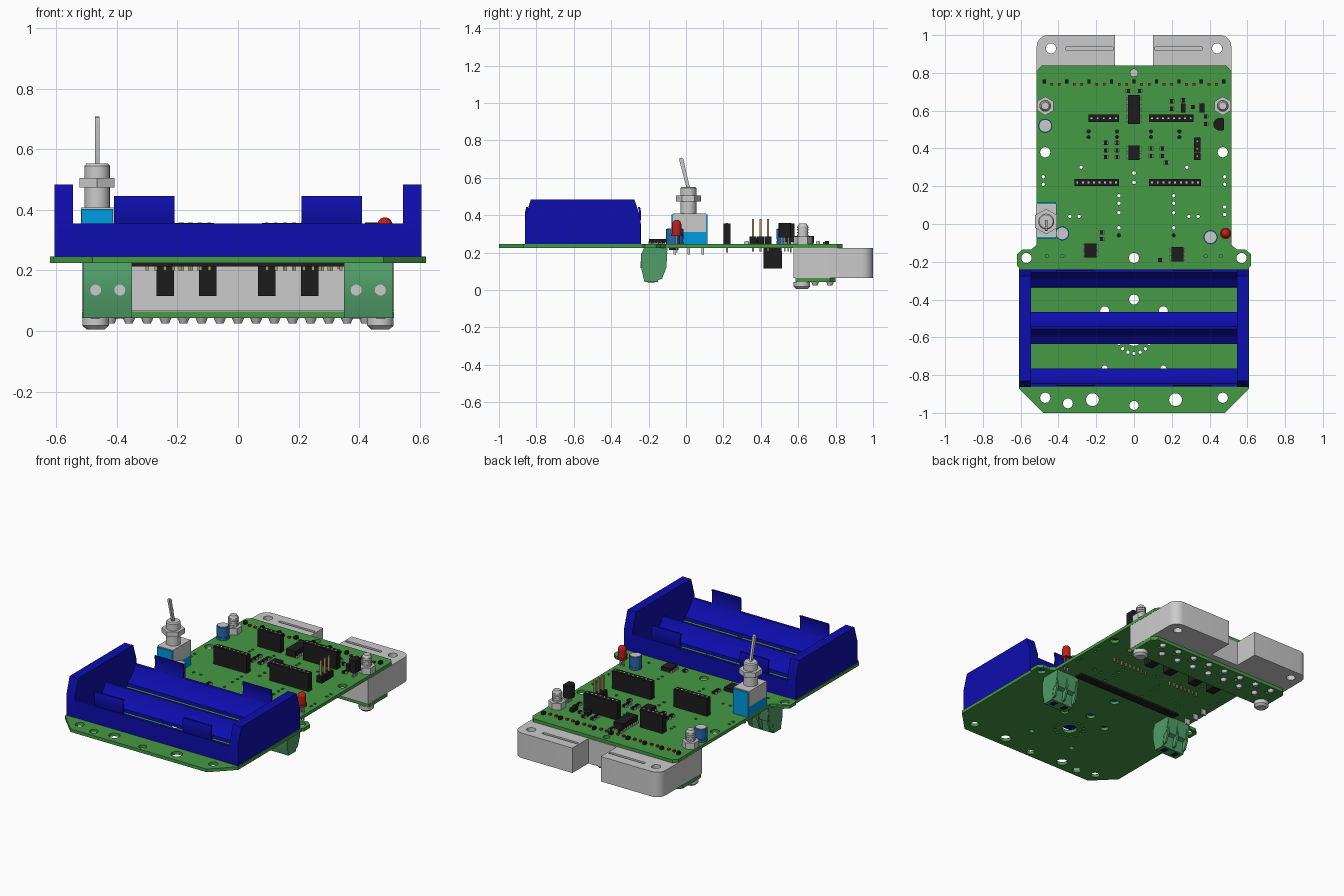
import bpy, bmesh
from math import sin, cos, pi, sqrt, atan2
from mathutils import Matrix, Vector

if "Cube" in bpy.data.objects:
    bpy.data.objects.remove(bpy.data.objects["Cube"])

GREEN, BLUE, BLACK = (.06, .32, .06), (.004, .004, .42), (.012, .012, .012)
LIME, SKY, CAN, RED, BRASS = (.08, .34, .14), (.0, .33, .75), (.02, .14, .42), (.5, .015, .01), (.45, .33, .12)
GREY = None
mats = {}


def finish(name, bm, color=GREY):
    bmesh.ops.recalc_face_normals(bm, faces=bm.faces)
    me = bpy.data.meshes.new(name)
    bm.to_mesh(me)
    bm.free()
    ob = bpy.data.objects.new(name, me)
    bpy.context.collection.objects.link(ob)
    if color:
        if color not in mats:
            mats[color] = bpy.data.materials.new("colour_%d" % len(mats))
            mats[color].diffuse_color = (*color, 1)
        me.materials.append(mats[color])
    return ob


def box(bm, x0, x1, y0, y1, z0, z1):
    m = Matrix.Translation(((x0 + x1) / 2, (y0 + y1) / 2, (z0 + z1) / 2)) @ Matrix.Diagonal((x1 - x0, y1 - y0, z1 - z0, 1))
    bmesh.ops.create_cube(bm, size=1, matrix=m)


def cyl(bm, x, y, z0, z1, r, r2=None, seg=24):
    bmesh.ops.create_cone(bm, cap_ends=True, segments=seg, radius1=r, radius2=r if r2 is None else r2,
                          depth=z1 - z0, matrix=Matrix.Translation((x, y, (z0 + z1) / 2)))


def prism(bm, pts, x0, x1):
    """Extrude a (y, z) profile along x."""
    f = bm.faces.new([bm.verts.new((x0, y, z)) for y, z in pts])
    g = bmesh.ops.extrude_face_region(bm, geom=[f])["geom"]
    bmesh.ops.translate(bm, verts=[v for v in g if isinstance(v, bmesh.types.BMVert)], vec=(x1 - x0, 0, 0))


def make(name, color, fn, items):
    bm = bmesh.new()
    for it in items:
        fn(bm, *it)
    return finish(name, bm, color)


def plate(name, outline, holes, z0, z1, color):
    """Flat sheet with round holes, filled as a 2D curve."""
    cu = bpy.data.curves.new(name, 'CURVE')
    cu.dimensions, cu.fill_mode, cu.extrude = '2D', 'BOTH', (z1 - z0) / 2
    loops = [outline]
    for x, y, r in holes:
        n = 24 if r > .015 else 10
        loops.append([(x + r * cos(2 * pi * i / n), y + r * sin(2 * pi * i / n)) for i in range(n)])
    for lp in loops:
        s = cu.splines.new('POLY')
        s.points.add(len(lp) - 1)
        s.use_cyclic_u = True
        for p, (x, y) in zip(s.points, lp):
            p.co = (x, y, 0, 1)
    tmp = bpy.data.objects.new(name + "_tmp", cu)
    bpy.context.collection.objects.link(tmp)
    me = bpy.data.meshes.new_from_object(tmp.evaluated_get(bpy.context.evaluated_depsgraph_get()))
    bm = bmesh.new()
    bm.from_mesh(me)
    bpy.data.objects.remove(tmp)
    bpy.data.meshes.remove(me)
    bmesh.ops.translate(bm, verts=bm.verts, vec=(0, 0, (z0 + z1) / 2))
    bmesh.ops.remove_doubles(bm, verts=bm.verts, dist=1e-5)
    return finish(name, bm, color)


def mirrored(right):
    return right + [(-x, y) for x, y in reversed(right)]


def both(pts):
    return [(s * p[0], *p[1:]) for p in pts for s in (1, -1)]


B, T = .225, .245   # main board bottom and top

# Main circuit board
holes = both([(.57, -.18, .027), (.47, .38, .027), (.47, -.92, .027), (.22, -.93, .034), (.155, -.46, .024), (.155, -.765, .016)])
holes += [(0, -.18, .027), (0, -.4, .026), (0, -.96, .024), (-.35, -.95, .026), (0, .8, .02), (0, -.6, .045)]
holes += [(.085 * cos(i * pi / 8), -.6 + .085 * sin(i * pi / 8), .009) for i in range(16)]
holes += both([(x, y, .009) for x, y in [(.48, .25), (.48, .21), (.48, .09), (.48, .05), (.28, .3), (.34, .04), (.29, .04),
               (.38, -.17), (.46, -.17), (.24, .49), (.24, .46), (.09, .49), (.09, .46)]])
holes += [(x, y, .009) for x in (-.08, .21) for y in (.15, .11, .06, -.02, -.06)] + [(0, .27, .01), (0, .22, .01)]
plate("main_board", mirrored([(.48, -1), (.61, -.87), (.61, -.23), (.62, -.22), (.62, -.16), (.59, -.135), (.545, -.135),
      (.515, -.165 + .055), (.515, .81), (.49, .838)]), holes, B, T, GREEN)

# Battery holder: cradle section, spring tabs and end walls
R, CZ, TOPZ = .15, .40, .355


def arc(cy, side, z_list):
    return [(cy + side * sqrt(R * R - (z - CZ) ** 2), z) for z in z_list]


down = [TOPZ, .335, .315, .295, .28, .265]
lip = [.355, .385, .415, .445]
bm = bmesh.new()
prism(bm, [(-.24, T), (-.24, TOPZ)] + arc(-.4, 1, down) + [(-.335, T)], -.55, .55)
prism(bm, [(-.86, T), (-.86, TOPZ)] + arc(-.7, -1, down) + [(-.765, T)], -.55, .55)
prism(bm, [(-.465, T)] + arc(-.4, -1, down[::-1]) + arc(-.7, 1, down) + [(-.635, T)], -.55, .55)
for x0 in (-.41, .21):
    for cy, s in ((-.4, 1), (-.7, -1)):
        prism(bm, arc(cy, s, lip) + [(y + s * .011, z) for y, z in arc(cy, s, lip)][::-1], x0, x0 + .2)
for x0 in (-.605, .545):
    prism(bm, [(-.862, T), (-.862, .38), (-.83, .483), (-.275, .483), (-.242, .38), (-.242, T)], x0, x0 + .06)
finish("battery_holder", bm, BLUE)

# Rear bumper with a centre notch, mounting holes and shallow slots
rnd = [(.455 + .06 * cos(i * pi / 12), .94 + .06 * sin(i * pi / 12)) for i in range(7)]
bumper = plate("bumper", mirrored([(.515, .575)] + rnd + [(.1, 1), (.1, .84)]), both([(.44, .93, .027)]), .065, B - .001, GREY)
cut = make("slot_cutter", GREY, box, [(-.36, -.11, .92, .938, .213, .24), (.11, .36, .92, .938, .213, .24)])
cut.hide_render = True
cut.hide_set(True)
mod = bumper.modifiers.new("slots", 'BOOLEAN')
mod.operation, mod.object, mod.solver = 'DIFFERENCE', cut, 'EXACT'

# Sensor board below the bumper
plate("sensor_board", mirrored([(.515, .585), (.515, .77), (.485, .80)]),
      both([(.42 - .12 * i, .73, .012) for i in range(4)]), .042, .064, GREEN)
bumps = [(.12 * i, .69) for i in range(-3, 4)] + [(.06 + .12 * i, .77) for i in range(-4, 4)]
make("sensor_domes", GREY, cyl, [(x, y, .024, .042, .012, .02, 16) for x, y in bumps])

# Bolts clamping bumper and board
bolt = []
for x in (-.47, .47):
    bolt += [(x, .62, .018, .042, .044), (x, .62, .005, .018, .03, .044), (x, .625, T, .285, .05, None, 6),
             (x, .625, T, .34, .027), (x, .625, .34, .355, .027, .02)]
    bolt += [(x, .625, .29 + .014 * i, .297 + .014 * i, .031) for i in range(4)]
make("bolts", GREY, cyl, bolt)

# Edge connectors hanging under the board
bm, lids, shade = bmesh.new(), [], []
for s in (-1, 1):
    a, b = sorted((s * .35, s * .512))
    prism(bm, [(-.225, B), (-.24, .19), (-.24, .12), (-.222, .042), (-.15, .042), (-.14, .115), (-.115, .125), (-.1, .21), (-.1, B)], a, b)
    for i in range(3):
        x = a + .002 + i * .073
        prism(bm, [(-.16, .05), (-.128, .06), (-.105, .12), (-.1, .2), (-.16, .2)], x, x + .012)
    shade += [(a + .025 + .08 * i, a + .057 + .08 * i, -.205, -.165, .0405, .05) for i in range(2)]
finish("terminal_blocks", bm, LIME)
make("terminal_openings", BLACK, box, shade)
bm = bmesh.new()
for x in both([(.39,), (.47,)]):
    bmesh.ops.create_cone(bm, cap_ends=True, segments=20, radius1=.018, radius2=.018, depth=.02,
                          matrix=Matrix.Translation((x[0], -.234, .135)) @ Matrix.Rotation(pi / 2, 4, 'X'))
finish("terminal_screws", bm)

# Toggle switch
SX, SY = -.465, .013
make("switch_body", SKY, box, [(-.516, -.412, -.078, .115, T, .403)])
make("switch_bracket", GREY, box, [(-.519, -.409, -.07, .107, .4, .408), (-.519, -.515, -.07, .107, .31, .4),
                                  (-.413, -.409, -.07, .107, .31, .4)])
make("switch_bushing", GREY, cyl, [(SX, SY, .405, .545, .042), (SX, SY, .545, .552, .042, .036), (SX, SY, .474, .505, .067, None, 6)])
make("switch_lever", GREY, prism, [([(.004, .54), (-.036, .695), (-.034, .705), (-.024, .708), (-.014, .70), (.022, .54)], SX - .007, SX + .007)])
make("switch_pins", GREY, box, [(SX - .015, SX + .015, y - .006, y + .006, .19, B) for y in (-.06, .015, .09)])

# Black socket strips, with pin tails poking through
strips = [(-.24, -.08, .56, 5), (.08, .315, .56, 8), (-.315, -.08, .22, 8), (.08, .355, .22, 9)]
bm, tails = bmesh.new(), []
for x0, x1, y, n in strips:
    box(bm, x0, x1, y - .019, y + .019, T, .357)
    for i in range(n):
        x = x0 + (i + .5) * (x1 - x0) / n
        tails.append((x - .005, x + .005, y - .005, y + .005, .2, B))
for x in (-.24, -.1, .095, .237):   # plugs under the board
    box(bm, x - .029, x + .029, .415, .512, .115, B)
finish("socket_strips", bm, BLACK)
make("socket_slots", GREY, box, [(x0, x1, y0, y1, .356, .3585) for x0, x1, y0, y1, a, b in
                                 [(t[0], t[1], t[2], t[3], 0, 0) for t in tails]])
make("pin_tails", BRASS, box, tails)

# Three-way pin header
make("header_base", BLACK, box, [(.317, .353, y - .019, y + .019, T, .285) for y in (.358, .398, .438)])
make("header_pins", BRASS, box, [(.329, .341, y - .006, y + .006, .205, .38) for y in (.358, .398, .438)])

# Integrated circuits and their legs
chips = [(0, .607, .033, .077, .29, 8), (0, .378, .03, .038, .275, 4), (-.23, -.14, .032, .038, .272, 4), (.23, -.16, .032, .038, .272, 4)]
make("chips", BLACK, box, [(x - w, x + w, y - h, y + h, T + .004, z) for x, y, w, h, z, n in chips]
     + both([(.38, .32, -.09, -.04, B - .012, B)])[::1])
legs = []
for x, y, w, h, z, n in chips:
    for i in range(n):
        ly = y - h + (i + .5) * 2 * h / n
        legs.append((x - w - .009, x + w + .009, ly - .004, ly + .004, T, T + .012))
make("chip_legs", GREY, box, legs)

# Surface-mount parts
smd = [(sx * x, y) for x in (.15, .09) for sx in (-1,) for y in (.43, .39, .355)]
smd += [(.09, .4), (.15, .4), (.09, .36), (.15, .36), (.17, .325), (.2, .65), (.2, .61), (.26, .655), (.31, .62), (.38, .57),
        (.38, .53), (-.03, .705), (.03, .705), (-.17, -.045), (-.17, -.08), (.14, -.19)]
make("small_resistors", BLACK, box, [(x - .009, x + .009, y - .011, y + .011, T, .26) for x, y in smd])
make("resistor_ends", GREY, box, [(x - .014, x + .014, y - .01, y + .01, T, .257) for x, y in smd])
row = [-.476 + .119 * i for i in range(9)]
make("indicator_row", BLACK, box, [(x - .009, x + .009, .743, .765, T, .263) for x in row]
     + [(x - .012, x + .012, y - .024, y + .024, T, .27) for x, y in ((.26, .615), (.36, .615))])
make("indicator_lamps", RED, box, [(x + .04 * k - .007, x + .04 * k + .007, .733, .747, T, .256) for x in row[:8] for k in (1, 2)])

# Can capacitors
cans = [(-.47, .52), (-.38, -.05), (.405, -.07)]
make("capacitor_sleeves", CAN, cyl, [c for x, y in cans for c in ((x, y, T, .262, .037), (x, y, .262, .27, .034), (x, y, .27, .326, .037))])
make("capacitor_tops", GREY, cyl, [(x, y, .32, .329, .031) for x, y in cans])

# Red lamp on legs
bm = bmesh.new()
cyl(bm, .485, -.05, .29, .302, .03)
cyl(bm, .485, -.05, .302, .35, .025)
bmesh.ops.create_uvsphere(bm, u_segments=24, v_segments=12, radius=.025, matrix=Matrix.Translation((.485, -.05, .35)))
finish("red_lamp", bm, RED)
make("lamp_legs", GREY, box, [(x - .004, x + .004, -.054, -.046, .2, .295) for x in (.475, .497)])

# Half-round transistor
bm = bmesh.new()
vs = [bm.verts.new((.458 + .038 * cos(a), .528 + .034 * sin(a), .28)) for a in [pi / 3 + i * (4 * pi / 3) / 14 for i in range(15)]]
f = bm.faces.new(vs)
g = bmesh.ops.extrude_face_region(bm, geom=[f])["geom"]
bmesh.ops.translate(bm, verts=[v for v in g if isinstance(v, bmesh.types.BMVert)], vec=(0, 0, .078))
finish("transistor", bm, BLACK)
make("transistor_legs", GREY, box, [(.448, .456, y - .004, y + .004, .205, .285) for y in (.51, .528, .546)])

# Smooth round parts, keep edges sharp
for ob in bpy.context.scene.objects:
    ob.select_set(ob.type == 'MESH' and not ob.hide_render)
bpy.context.view_layer.objects.active = bpy.data.objects["main_board"]
bpy.ops.object.shade_smooth_by_angle()

for m in bpy.data.materials:
    if m.users and not m.is_grease_pencil:
        m.use_nodes = True
        m.node_tree.nodes["Principled BSDF"].inputs["Base Color"].default_value = m.diffuse_color
